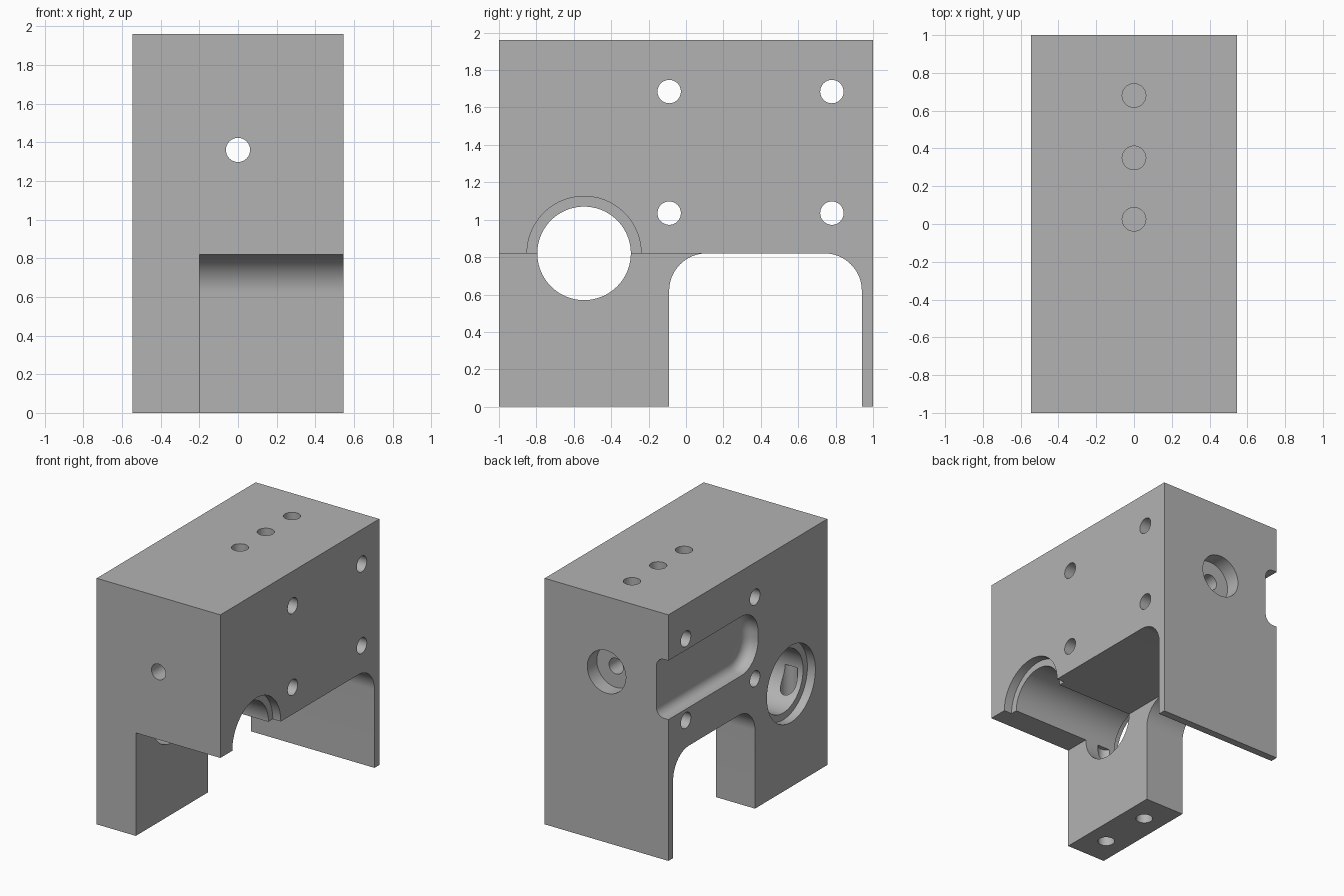
import bpy, bmesh, math
from mathutils import Vector, Matrix

if "Cube" in bpy.data.objects:
    bpy.data.objects.remove(bpy.data.objects["Cube"], do_unlink=True)

W, D, H = 0.545, 1.0, 1.96      # half width, half depth, height
CEIL = 0.82                     # underside of the upper block
R = 0.0625                      # small hole radius

metal = bpy.data.materials.new("machined grey")
metal.use_nodes = True
GREY = (0.45, 0.45, 0.45, 1)
metal.diffuse_color = GREY
metal.node_tree.nodes["Principled BSDF"].inputs["Base Color"].default_value = GREY


def add(name, bm):
    bmesh.ops.recalc_face_normals(bm, faces=bm.faces)
    mesh = bpy.data.meshes.new(name)
    bm.to_mesh(mesh)
    bm.free()
    mesh.materials.append(metal)
    obj = bpy.data.objects.new(name, mesh)
    bpy.context.collection.objects.link(obj)
    return obj


def box(name, lo, hi):
    bm = bmesh.new()
    bmesh.ops.create_cube(bm, size=1)
    lo, hi = Vector(lo), Vector(hi)
    for v in bm.verts:
        v.co = (lo + hi) / 2 + v.co * (hi - lo)
    return add(name, bm)


def rod(name, start, end, r, seg=48):
    bm = bmesh.new()
    a, b = Vector(start), Vector(end)
    turn = (b - a).to_track_quat('Z', 'Y').to_matrix().to_4x4()
    bmesh.ops.create_cone(bm, cap_ends=True, segments=seg, radius1=r, radius2=r,
                          depth=(b - a).length,
                          matrix=Matrix.Translation((a + b) / 2) @ turn)
    return add(name, bm)


def arc(cy, cz, r, a0, a1, n=16):
    angles = [math.radians(a0 + (a1 - a0) * i / n) for i in range(n + 1)]
    return [(cy + r * math.cos(a), cz + r * math.sin(a)) for a in angles]


def prism(name, profile, x0, x1, fillet=0):
    """Extrude a y-z profile along x, optionally rounding the rim at x1."""
    bm = bmesh.new()
    near = bm.faces.new([bm.verts.new((x0, y, z)) for y, z in profile])
    out = bmesh.ops.extrude_face_region(bm, geom=[near])["geom"]
    bmesh.ops.translate(bm, vec=(x1 - x0, 0, 0),
                        verts=[g for g in out if isinstance(g, bmesh.types.BMVert)])
    if fillet:
        rim = [e for e in bm.edges if all(abs(v.co.x - x1) < 1e-5 for v in e.verts)]
        bmesh.ops.bevel(bm, geom=rim, offset=fillet, segments=8, profile=0.5,
                        affect='EDGES')
    return add(name, bm)


body = box("bracket_body", (-W, -D, 0), (W, D, H))
cutters = []

# Rounded archway across the width, and the open corner beside the leg
arch = ([(-0.09, -0.2)] + arc(0.11, CEIL - 0.2, 0.2, 180, 90)
        + arc(0.74, CEIL - 0.2, 0.2, 90, 0) + [(0.94, -0.2)])
cutters.append(prism("arch_cutter", arch, -1, 1))
cutters.append(box("corner_cutter", (-0.2, -1.2, -0.2), (1, 0.4, CEIL)))

# Large cross bore with a shallow recess on both sides
BY = -0.545
cutters.append(rod("bore_cutter", (-1, BY, CEIL), (1, BY, CEIL), 0.25, 96))
for s in (-1, 1):
    cutters.append(rod("recess_cutter", (s, BY, CEIL), (s * (W - 0.07), BY, CEIL), 0.305, 96))

# Side pocket open to the back
pocket = ([(1.3, 1.125)] + [(1.3, 1.595)] + arc(0.08, 1.385, 0.21, 90, 180)
          + arc(0.08, 1.335, 0.21, 180, 270))
cutters.append(prism("pocket_cutter", pocket, -0.8, -W + 0.106, 0.07))

# Four cross holes
for y in (-0.09, 0.78):
    for z in (1.035, 1.685):
        cutters.append(rod("cross_hole_cutter", (-1, y, z), (1, y, z), R))

# Long hole from front to back, counterbored at the back
cutters.append(rod("long_hole_cutter", (0, -1.2, 1.36), (0, 1.2, 1.36), R))
cutters.append(rod("counterbore_cutter", (0, 1.2, 1.36), (0, 0.88, 1.36), 0.17))

# Blind holes in the top, and two holes up through the leg into the bore
for y in (0.025, 0.35, 0.68):
    cutters.append(rod("top_hole_cutter", (0, y, 2.2), (0, y, 1.5), R))
for s in (-1, 1):
    y = BY + s * 0.22
    cutters.append(rod("leg_hole_cutter", (-0.372, y, -0.2), (-0.372, y, CEIL), R))

bpy.ops.object.select_all(action='DESELECT')
bpy.context.view_layer.objects.active = body
body.select_set(True)
for c in cutters:
    c.hide_render = True
    mod = body.modifiers.new(c.name, 'BOOLEAN')
    mod.operation, mod.solver, mod.object = 'DIFFERENCE', 'EXACT', c
    bpy.ops.object.modifier_apply(modifier=mod.name)
for c in cutters:
    bpy.data.objects.remove(c, do_unlink=True)

bpy.ops.object.shade_smooth_by_angle(angle=math.radians(30))
